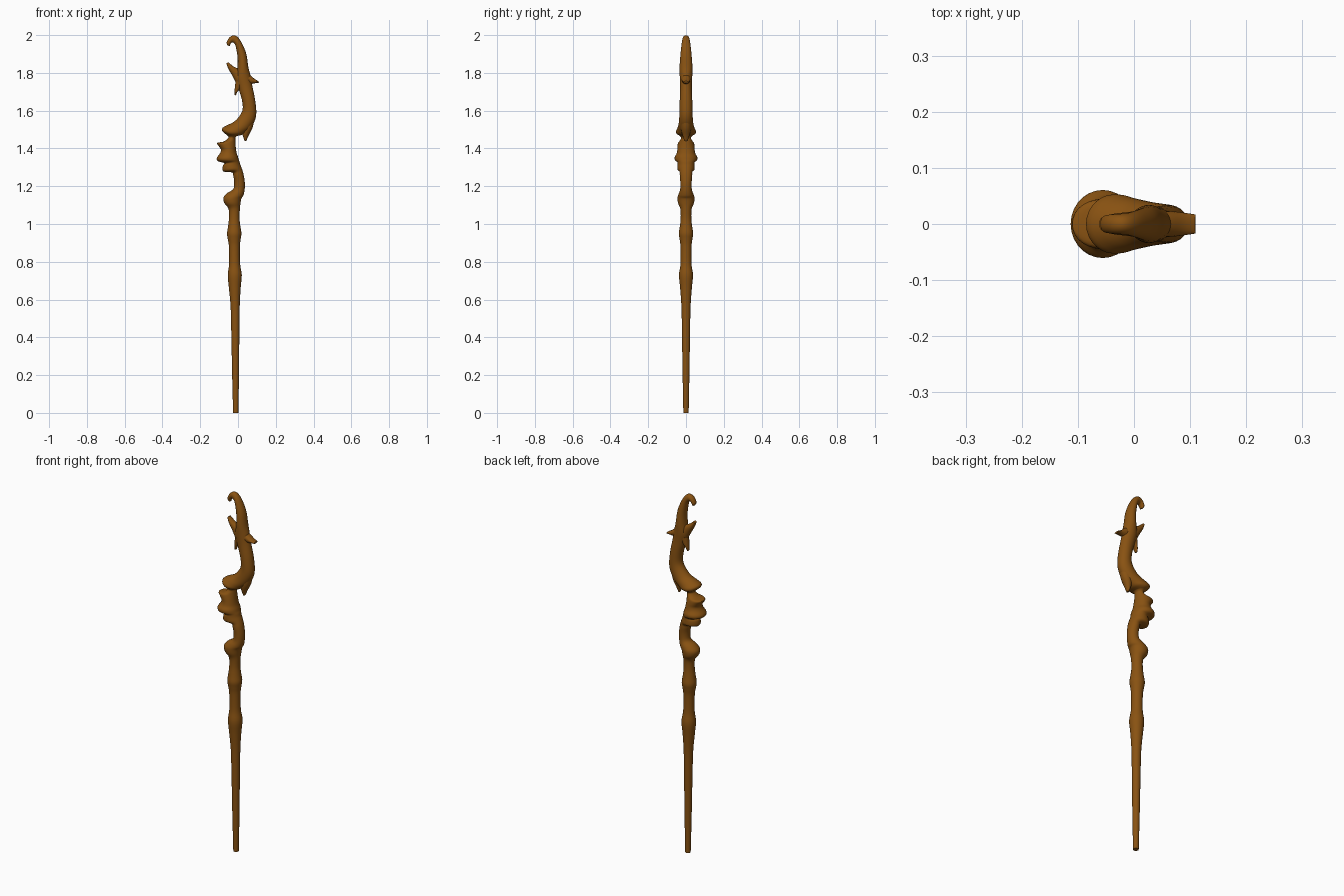
import bpy, bmesh, math
from mathutils import Vector

wood = bpy.data.materials.new("warm brown wood")
wood.diffuse_color = (0.25, 0.085, 0.006, 1)


def catmull(p0, p1, p2, p3, t):
    return 0.5 * (2 * p1 + (p2 - p0) * t + (2 * p0 - 5 * p1 + 4 * p2 - p3) * t * t
                  + (3 * p1 - p0 - 3 * p2 + p3) * t ** 3)


def loft(name, rings, sides=28, steps=4):
    """Each ring is an ellipse: left point (x, z), right point (x, z), half depth in y."""
    n = len(rings)
    dense = []
    for i in range(n - 1):
        q = [rings[max(0, min(n - 1, i + k))] for k in (-1, 0, 1, 2)]
        for s in range(steps):
            dense.append([catmull(*v, s / steps) for v in zip(*q)])
    dense.append(list(rings[-1]))
    bm = bmesh.new()
    loops = []
    for xl, zl, xr, zr, ry in dense:
        a, b = Vector((xl, 0, zl)), Vector((xr, 0, zr))
        c, h = (a + b) / 2, (b - a) / 2
        loop = []
        for k in range(sides):
            t = 2 * math.pi * k / sides
            loop.append(bm.verts.new(c + h * math.cos(t) + Vector((0, ry * math.sin(t), 0))))
        loops.append(loop)
    for lo, hi in zip(loops, loops[1:]):
        for k in range(sides):
            m = (k + 1) % sides
            bm.faces.new((lo[k], lo[m], hi[m], hi[k]))
    bm.faces.new(loops[0][::-1])
    bm.faces.new(loops[-1])
    bmesh.ops.recalc_face_normals(bm, faces=bm.faces)
    me = bpy.data.meshes.new(name)
    bm.to_mesh(me)
    bm.free()
    me.materials.append(wood)
    ob = bpy.data.objects.new(name, me)
    bpy.context.collection.objects.link(ob)
    bpy.ops.object.select_all(action='DESELECT')
    ob.select_set(True)
    bpy.context.view_layer.objects.active = ob
    bpy.ops.object.shade_smooth_by_angle(angle=math.radians(50))
    return ob


# Tapered shaft with two swellings: centre x, z, radius
shaft = [(-.012, 0, .014), (-.013, .2, .018), (-.014, .4, .021), (-.015, .56, .024),
         (-.017, .66, .031), (-.017, .73, .037), (-.018, .79, .029), (-.019, .88, .029),
         (-.02, .92, .034), (-.02, .95, .038), (-.02, .985, .033), (-.02, 1.03, .028),
         (-.02, 1.08, .03)]
shaft_rings = [(x - r, z, x + r, z, r) for x, z, r in shaft]

# Knotted neck with stacked ridges
neck = [
    (-.072, 1.11, .013, 1.11, .042), (-.077, 1.14, .018, 1.135, .045),
    (-.055, 1.165, .028, 1.15, .04), (-.025, 1.185, .035, 1.18, .031),
    (-.02, 1.22, .036, 1.22, .03), (-.025, 1.255, .03, 1.26, .033),
    (-.032, 1.273, .024, 1.283, .034), (-.078, 1.279, .018, 1.30, .045),
    (-.08, 1.308, .012, 1.315, .045), (-.073, 1.322, .008, 1.33, .045),
    (-.107, 1.333, .004, 1.341, .058), (-.112, 1.35, .0, 1.355, .06),
    (-.096, 1.373, -.006, 1.372, .05), (-.09, 1.392, -.01, 1.392, .046),
    (-.1, 1.41, -.012, 1.41, .045), (-.11, 1.429, -.013, 1.43, .042),
    (-.075, 1.437, -.014, 1.445, .033), (-.052, 1.455, -.014, 1.457, .026),
    (-.055, 1.467, -.008, 1.465, .032),
]

# Curved upper body ending in a small hook
crest = [
    (-.08, 1.488, .0, 1.467, .048), (-.084, 1.506, .02, 1.472, .053),
    (-.06, 1.522, .04, 1.485, .047), (-.02, 1.542, .065, 1.507, .04),
    (.01, 1.575, .088, 1.545, .036), (.025, 1.61, .097, 1.59, .034),
    (.02, 1.66, .09, 1.66, .033), (.002, 1.72, .075, 1.735, .031),
    (-.01, 1.77, .065, 1.79, .033), (-.003, 1.83, .055, 1.83, .034),
    (-.002, 1.88, .044, 1.9, .03), (-.012, 1.94, .022, 1.955, .024),
    (-.02, 1.956, .0, 1.988, .02), (-.03, 1.961, -.022, 1.999, .018),
    (-.036, 1.958, -.045, 1.988, .017), (-.042, 1.948, -.06, 1.962, .015),
    (-.044, 1.941, -.055, 1.945, .01),
]
loft("staff_body", shaft_rings + neck + crest)

# Thorns growing from the crest
loft("back_fin", [(.03, 1.735, .03, 1.815, .024), (.065, 1.74, .062, 1.79, .023),
                  (.09, 1.745, .088, 1.768, .02), (.11, 1.747, .109, 1.756, .017)], 20)
loft("front_horn", [(-.012, 1.75, .03, 1.80, .024), (-.03, 1.785, .005, 1.82, .021),
                    (-.05, 1.82, -.025, 1.835, .018), (-.062, 1.85, -.05, 1.856, .012)], 20)
loft("front_barb", [(-.012, 1.76, .03, 1.74, .024), (-.017, 1.72, .012, 1.715, .018),
                    (-.018, 1.695, -.004, 1.698, .013), (-.017, 1.681, -.01, 1.682, .008)], 20)
loft("lower_spur", [(.02, 1.54, .088, 1.56, .03), (.018, 1.495, .077, 1.51, .026),
                    (.026, 1.465, .058, 1.472, .018), (.036, 1.438, .044, 1.44, .008)], 20)
